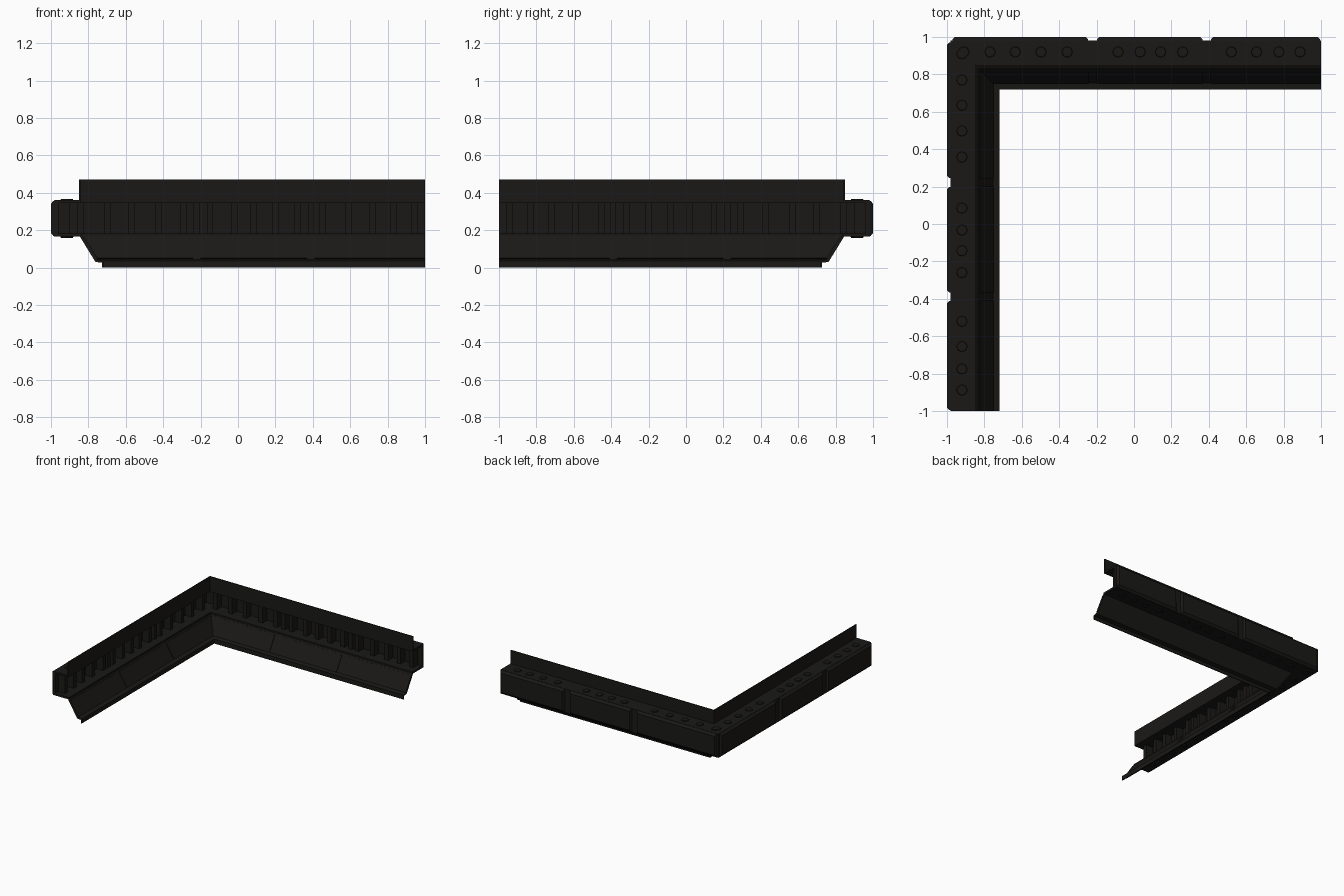
import bpy, bmesh, math

if "Cube" in bpy.data.objects:
    bpy.data.objects.remove(bpy.data.objects["Cube"])

mat = bpy.data.materials.new("dark_metal")
mat.diffuse_color = (0.01, 0.0095, 0.0085, 1)
mat.use_nodes = True
mat.node_tree.nodes["Principled BSDF"].inputs["Base Color"].default_value = mat.diffuse_color


def finish(name, bm):
    """Add the mirrored second arm (reflected across the corner diagonal) and link."""
    geo = bmesh.ops.duplicate(bm, geom=bm.verts[:] + bm.edges[:] + bm.faces[:])["geom"]
    for v in [g for g in geo if isinstance(g, bmesh.types.BMVert)]:
        v.co.x, v.co.y = -v.co.y, -v.co.x
    bmesh.ops.recalc_face_normals(bm, faces=bm.faces[:])
    me = bpy.data.meshes.new(name)
    bm.to_mesh(me)
    bm.free()
    me.materials.append(mat)
    ob = bpy.data.objects.new(name, me)
    bpy.context.collection.objects.link(ob)
    return ob


def sweep(bm, profile, x0, x1, mitre=False, taper=None):
    """Extrude a (depth from outer edge, height) profile along x."""
    def ring(end):
        out = []
        for i, (d, z) in enumerate(profile):
            t = taper[i] if taper else 0
            x = x1 - t if end else (-1 + d if mitre else x0 + t)
            out.append(bm.verts.new((x, 1 - d, z)))
        return out
    a, b = ring(False), ring(True)
    n = len(a)
    for i in range(n):
        j = (i + 1) % n
        bm.faces.new((a[i], a[j], b[j], b[i]))
    if not mitre:
        bm.faces.new(a)
    bm.faces.new(b[::-1])


# Main channel: C section open to the inside, with upright wall on its top flange
bm = bmesh.new()
sweep(bm, [(.018, .165), (.018, .36), (.15, .36), (.15, .47), (.157, .47), (.157, .345),
           (.04, .345), (.04, .182), (.165, .182), (.165, .165)], -1, 1, True)
finish("channel_frame", bm)

# Sloping skirt with lower lip
bm = bmesh.new()
sweep(bm, [(.152, .17), (.238, .03), (.274, .026), (.274, 0), (.281, 0), (.281, .036),
           (.247, .042), (.168, .17)], -1, 1, True)
finish("sloped_skirt", bm)

# Outer armour panels with chamfered borders, separated by joints
joints = [(-.97, -.245), (-.197, .365), (.413, .995)]
bm = bmesh.new()
for x0, x1 in joints:
    sweep(bm, [(.022, .165), (.012, .17), (0, .185), (0, .342), (.012, .355), (.022, .36)],
          x0, x1, taper=[0, 0, .012, .012, 0, 0])
finish("outer_panels", bm)

# Thin panels laid on the inner slope
bm = bmesh.new()
slope = [(.172, .158), (.179, .161), (.25, .05), (.243, .046)]
sweep(bm, slope, -1, -.24, True)
sweep(bm, slope, -.2, .37)
sweep(bm, slope, .41, 1)
finish("slope_panels", bm)

# Stiffener ribs inside the channel
ribs = [-.84, -.70, -.57, -.425, -.29, -.22, -.15, -.02, .085, .20,
        .32, .39, .45, .59, .72, .83, .945]
bm = bmesh.new()
for x in ribs:
    sweep(bm, [(.035, .175), (.035, .35), (.10, .35), (.10, .175)], x - .017, x + .017)
finish("channel_ribs", bm)

# Bolt heads on the flanges, centred between the ribs
bm = bmesh.new()
for a, b in zip([-.98] + ribs, ribs):
    if b - a < .09:
        continue
    for z, s in ((.36, 1), (.165, -1)):
        ret = bmesh.ops.create_cone(bm, cap_ends=True, segments=8, radius1=.032,
                                    radius2=.027, depth=.012)
        for v in ret["verts"]:
            v.co.z = v.co.z * s + z
            v.co.x += (a + b) / 2
            v.co.y += 1 - .08
finish("flange_bolts", bm)
